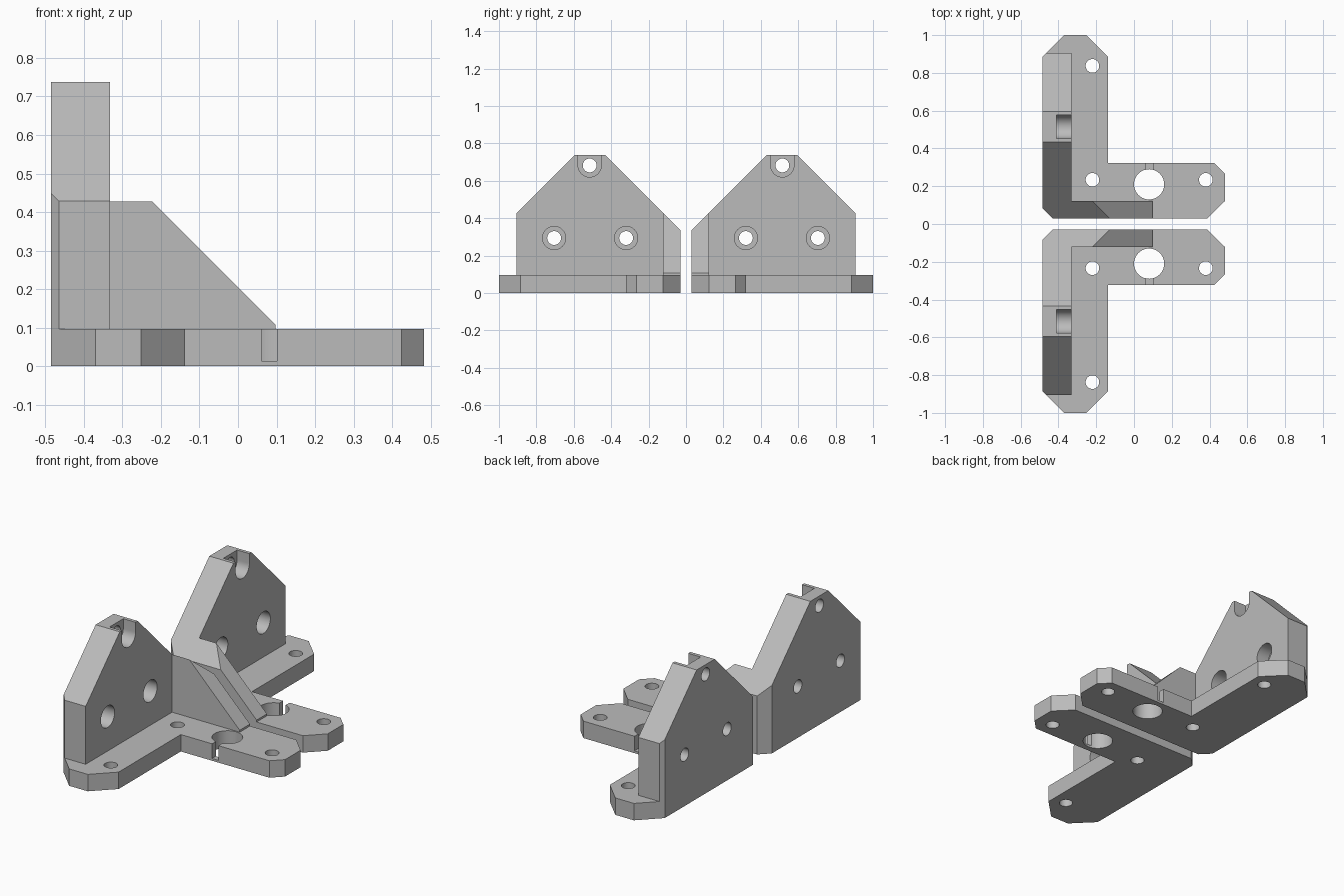
import bpy, bmesh, math
from mathutils import Vector

if "Cube" in bpy.data.objects:
    bpy.data.objects.remove(bpy.data.objects["Cube"])

grey = bpy.data.materials.new("grey plastic")
grey.diffuse_color = (0.5, 0.5, 0.5, 1)
grey.use_nodes = True
grey.node_tree.nodes["Principled BSDF"].inputs["Base Color"].default_value = grey.diffuse_color


def prism(name, pts, axis, a, b):
    """Extrude a 2D outline along an axis from a to b."""
    place = {'x': lambda p, t: (t, p[0], p[1]),
             'y': lambda p, t: (p[0], t, p[1]),
             'z': lambda p, t: (p[0], p[1], t)}[axis]
    bm = bmesh.new()
    face = bm.faces.new([bm.verts.new(place(p, a)) for p in pts])
    ext = bmesh.ops.extrude_face_region(bm, geom=[face])
    move = Vector(place((0, 0), b - a))
    bmesh.ops.translate(bm, vec=move,
                        verts=[v for v in ext['geom'] if isinstance(v, bmesh.types.BMVert)])
    bmesh.ops.recalc_face_normals(bm, faces=bm.faces)
    me = bpy.data.meshes.new(name)
    bm.to_mesh(me)
    bm.free()
    me.materials.append(grey)
    ob = bpy.data.objects.new(name, me)
    bpy.context.collection.objects.link(ob)
    return ob


def rect(u0, v0, u1, v1):
    return [(u0, v0), (u1, v0), (u1, v1), (u0, v1)]


def arc(u, v, r, start=0, sweep=360, n=40):
    count = n if sweep == 360 else n + 1
    return [(u + r * math.cos(math.radians(start + sweep * i / n)),
             v + r * math.sin(math.radians(start + sweep * i / n))) for i in range(count)]


def combine(target, tool, operation):
    """Apply a boolean and discard the tool."""
    mod = target.modifiers.new("cut", 'BOOLEAN')
    mod.object, mod.operation, mod.solver = tool, operation, 'EXACT'
    bake(target)
    bpy.data.objects.remove(tool)


def bake(ob):
    bpy.context.view_layer.update()
    me = bpy.data.meshes.new_from_object(ob.evaluated_get(bpy.context.evaluated_depsgraph_get()))
    ob.modifiers.clear()
    ob.data = me


# Oversized base slab, upright wall and gusset
bracket = prism("back_bracket", rect(-.8, -.3, .8, 1.3), 'z', -.1, .097)
wall = prism("wall", [(-.1, -.05), (.905, -.05), (.905, .429), (.596, .738), (-.1, .738)],
             'x', -.6, -.332)
gusset = prism("gusset", [(-.4, -.05), (.097, -.05), (.097, .108), (-.4, .605)], 'y', -.1, .123)
combine(bracket, wall, 'UNION')
combine(bracket, gusset, 'UNION')

# Inner 45 degree slope over wall and gusset
combine(bracket, prism("slope", [(-.2, .105), (.6, .905), (-.2, .905)], 'x', -.7, .3), 'DIFFERENCE')

# Trim everything to the chamfered L footprint
footprint = [(-.485, .885), (-.37, 1), (-.252, 1), (-.137, .885), (-.137, .322), (.425, .322),
             (.483, .264), (.483, .123), (.39, .03), (-.43, .03), (-.485, .085)]
combine(bracket, prism("outline", footprint, 'z', 0, 1), 'INTERSECT')

# Base holes and the wire slot beside the large one
for x, y, r in [(-.22, .837, .036), (-.22, .234, .036), (.38, .234, .036), (.08, .21, .08)]:
    combine(bracket, prism("hole", arc(x, y, r), 'z', -.1, .2), 'DIFFERENCE')
combine(bracket, prism("slot", rect(.061, .22, .101, .4), 'z', .013, .2), 'DIFFERENCE')

# Wall holes with counterbores; the top one opens upward
for y, z in [(.32, .294), (.705, .294), (.515, .682)]:
    combine(bracket, prism("bolt_hole", arc(y, z, .037), 'x', -.6, -.2), 'DIFFERENCE')
    bore = arc(y, z, .062)
    if z > .5:
        bore = arc(y, z, .062, 180, 180, 20) + [(y + .062, .9), (y - .062, .9)]
    combine(bracket, prism("counterbore", bore, 'x', -.41, -.2), 'DIFFERENCE')

# Mirrored twin
front = bpy.data.objects.new("front_bracket", bracket.data.copy())
bpy.context.collection.objects.link(front)
for v in front.data.vertices:
    v.co.y = -v.co.y
front.data.flip_normals()

for ob in (bracket, front):
    ob.data.materials.clear()
    ob.data.materials.append(grey)
    for p in ob.data.polygons:
        p.material_index = 0
    ob.select_set(True)
bpy.context.view_layer.objects.active = bracket
bpy.ops.object.shade_smooth_by_angle(angle=math.radians(30))
